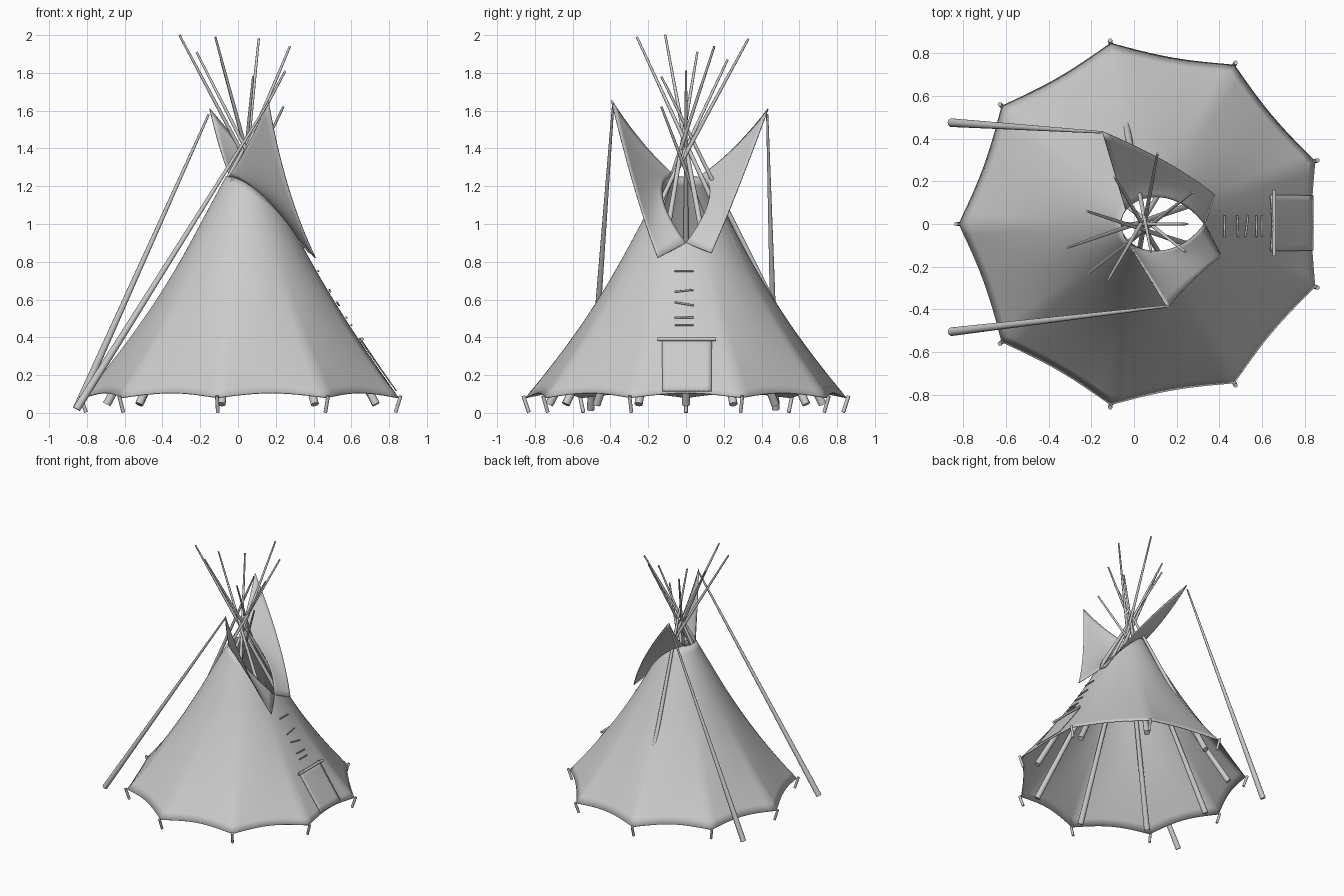
import bpy, bmesh, math
from math import sin, cos, pi, radians
from mathutils import Vector

if "Cube" in bpy.data.objects:
    bpy.data.objects.remove(bpy.data.objects["Cube"])

CX = 0.04  # centre line of the tent


def radius(z):
    return 0.537 * (1.44 - z) + 0.13 * (max(0, 0.9 - z) / 0.82) ** 2


def facet(th):
    # angle from the middle of the nearest of nine wall panels
    step = radians(40)
    return (th + step / 2) % step - step / 2


def surf(th, z, off=0):
    # nine-sided at the hem, round toward the top
    w = max(0, 1 - (z - 0.08) / 0.8) ** 1.3
    f = 1 - w + w * cos(radians(20)) / cos(facet(th))
    r = radius(z) * f + off
    return Vector((CX + r * cos(th), r * sin(th), z + off * 0.5))


def hem(th):
    return 0.08 + 0.025 * cos(facet(th) / radians(20) * pi / 2)


def rim(th):
    t = abs((th + pi) % (2 * pi) - pi) / pi
    return 0.9 + 0.35 * (1 - (1 - t) ** 3.5)


def sheet(name, fn, nu, nv, closed=False, thick=0.006):
    bm = bmesh.new()
    cols = nu if closed else nu + 1
    g = [[bm.verts.new(fn(i / nu, j / nv)) for j in range(nv + 1)] for i in range(cols)]
    for i in range(nu):
        a, b = g[i], g[(i + 1) % cols]
        for j in range(nv):
            bm.faces.new((a[j], b[j], b[j + 1], a[j + 1]))
    for f in bm.faces:
        f.smooth = True
    me = bpy.data.meshes.new(name)
    bm.to_mesh(me)
    bm.free()
    ob = bpy.data.objects.new(name, me)
    bpy.context.collection.objects.link(ob)
    m = ob.modifiers.new("thickness", 'SOLIDIFY')
    m.thickness = thick
    m.offset = 0
    return ob


def stick(name, a, b, r1, r2, sides=10):
    a, b = Vector(a), Vector(b)
    d = b - a
    bpy.ops.mesh.primitive_cone_add(vertices=sides, radius1=r1, radius2=r2, depth=d.length,
                                    location=(a + b) / 2,
                                    rotation=d.to_track_quat('Z', 'Y').to_euler())
    ob = bpy.context.object
    ob.name = name
    bpy.ops.object.shade_smooth_by_angle(angle=radians(50))
    return ob


# cloth cover
def cover(u, v):
    th = u * 2 * pi
    return surf(th, hem(th) + (rim(th) - hem(th)) * v)


sheet("cover", cover, 108, 24, closed=True)


# smoke flaps: from the opening's edge out to a curved free edge
def flap(name, side, end, low, mid, tip):
    low, mid, tip = Vector(low), Vector(mid), Vector(tip)
    ctrl = 2 * mid - (low + tip) / 2

    def fn(u, v):
        th = side * radians(end) * u
        inner = surf(th, rim(th))
        outer = low * (1 - u) ** 2 + ctrl * 2 * u * (1 - u) + tip * u * u
        p = inner.lerp(outer, v)
        p.z -= 0.12 * v * (1 - v) * u
        return p
    sheet(name, fn, 20, 10)


flap("smoke_flap_left", -1, 150, (0.41, -0.15, 0.82), (0.265, -0.275, 1.2), (0.16, -0.395, 1.655))
flap("smoke_flap_right", 1, 140, (0.38, 0.135, 0.845), (0.17, 0.28, 1.2), (-0.15, 0.435, 1.61))

# smoke flap poles
stick("flap_pole_left", (-0.855, -0.505, 0.02), (0.16, -0.385, 1.64), 0.021, 0.006)
stick("flap_pole_right", (-0.855, 0.475, 0.02), (-0.155, 0.43, 1.58), 0.021, 0.006)

# frame poles, foot angle and tip
tips = {20: (-0.31, -0.11, 2.0), 60: (-0.12, -0.26, 1.99), 100: (0.08, -0.13, 1.78),
        140: (0.24, -0.13, 1.62), 180: (0.25, 0.0, 1.81), 220: (0.275, 0.15, 1.94),
        260: (0.11, 0.33, 1.98), 300: (-0.09, 0.22, 1.87), 340: (-0.22, 0.06, 1.91)}
for deg, tip in tips.items():
    a = radians(deg)
    stick("frame_pole", (CX + 0.735 * cos(a), 0.735 * sin(a), 0.045), tip, 0.022, 0.006)

# ground pegs at the hem corners
for k in range(9):
    a = radians(20 + 40 * k)
    d = Vector((cos(a), sin(a), 0))
    c = Vector((CX, 0, 0))
    stick("peg", c + d * 0.845 + Vector((0, 0, 0.003)), c + d * 0.874 + Vector((0, 0, 0.09)),
          0.01, 0.01, 8)


# door flap, hung on a rod
def front(y, z, off):
    return surf(math.atan2(y, radius(z)), z, off)


sheet("door", lambda u, v: front(-0.13 + 0.27 * u, 0.11 + 0.28 * v, 0.012), 10, 8)
x = front(0, 0.385, 0.02).x
stick("door_rod", (x, -0.15, 0.39), (x, 0.16, 0.39), 0.009, 0.009)

# lacing pins above the door
for z1, z2 in ((0.745, 0.745), (0.635, 0.646), (0.58, 0.563), (0.5, 0.498), (0.459, 0.459)):
    stick("lacing_pin", front(-0.06, z1, 0.012), front(0.04, z2, 0.012), 0.005, 0.005, 8)
